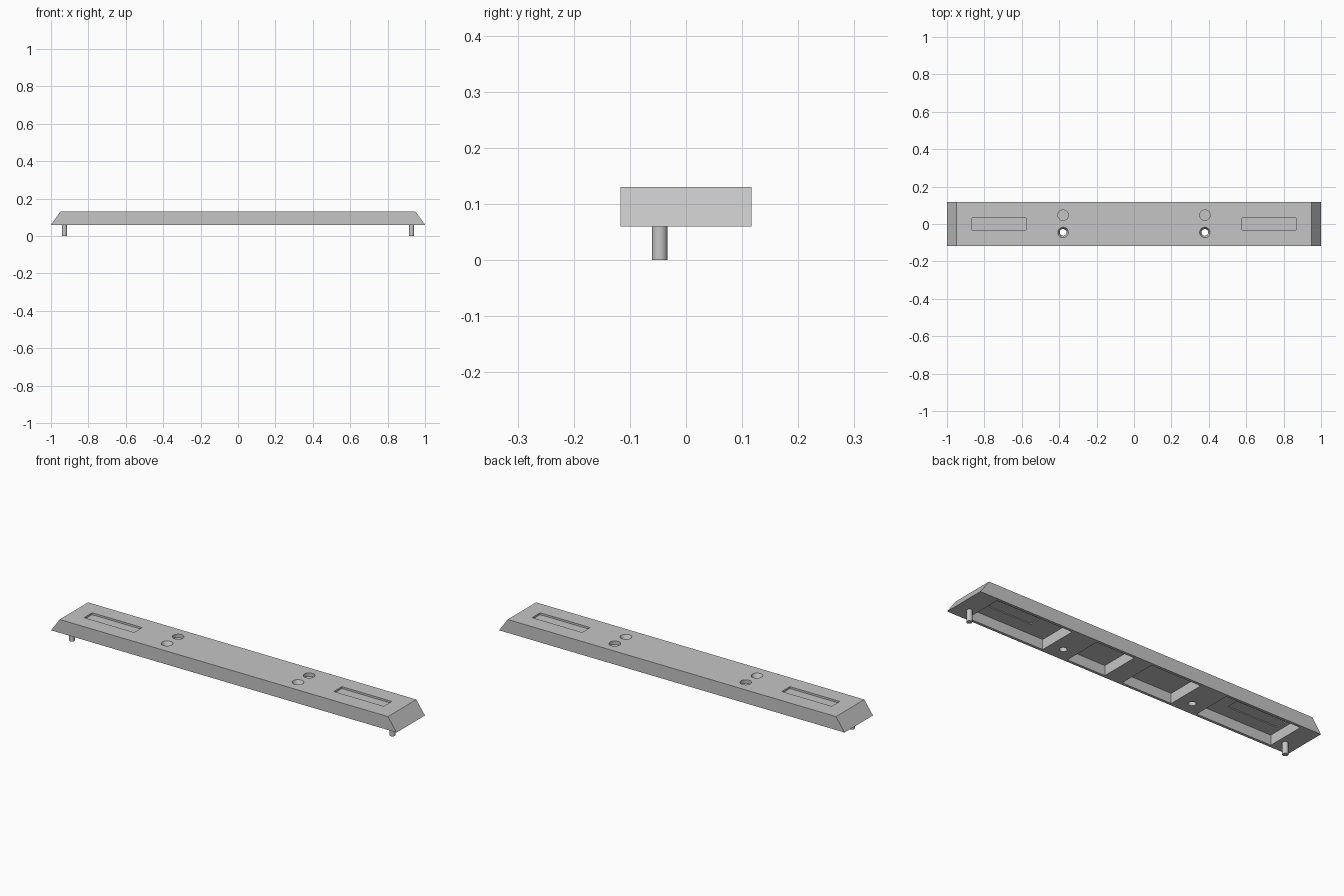
import bpy, bmesh, math

cube = bpy.data.objects.get("Cube")
if cube:
    bpy.data.objects.remove(cube, do_unlink=True)

grey = bpy.data.materials.new("satin grey")
grey.use_nodes = True
grey.diffuse_color = (0.56, 0.56, 0.56, 1)
grey.node_tree.nodes["Principled BSDF"].inputs["Base Color"].default_value = (0.56, 0.56, 0.56, 1)

BOTTOM, TOP, CEILING = 0.06, 0.13, 0.112
HALF_DEPTH = 0.117


def make(name, bm):
    bmesh.ops.recalc_face_normals(bm, faces=bm.faces)
    mesh = bpy.data.meshes.new(name)
    bm.to_mesh(mesh)
    bm.free()
    mesh.materials.append(grey)
    obj = bpy.data.objects.new(name, mesh)
    bpy.context.collection.objects.link(obj)
    return obj


def box(name, x0, x1, half_y, z0, z1):
    bm = bmesh.new()
    bmesh.ops.create_cube(bm, size=1)
    for v in bm.verts:
        v.co.x = x1 if v.co.x > 0 else x0
        v.co.y = math.copysign(half_y, v.co.y)
        v.co.z = z1 if v.co.z > 0 else z0
    return make(name, bm)


def round_part(name, x, y, z0, z1, r0, r1):
    bm = bmesh.new()
    bmesh.ops.create_cone(bm, cap_ends=True, segments=32, radius1=r0, radius2=r1, depth=z1 - z0)
    bmesh.ops.translate(bm, verts=bm.verts, vec=(x, y, (z0 + z1) / 2))
    return make(name, bm)


def activate(obj):
    bpy.ops.object.select_all(action='DESELECT')
    obj.select_set(True)
    bpy.context.view_layer.objects.active = obj


def cut(body, cutter):
    mod = body.modifiers.new("cut", 'BOOLEAN')
    mod.operation = 'DIFFERENCE'
    mod.solver = 'EXACT'
    mod.object = cutter
    activate(body)
    bpy.ops.object.modifier_apply(modifier=mod.name)
    bpy.data.objects.remove(cutter, do_unlink=True)


# Bar with sloped ends, extruded from its side profile
bm = bmesh.new()
profile = [(-1, BOTTOM), (1, BOTTOM), (0.95, TOP), (-0.95, TOP)]
face = bm.faces.new([bm.verts.new((x, -HALF_DEPTH, z)) for x, z in profile])
ext = bmesh.ops.extrude_face_region(bm, geom=[face])
verts = [g for g in ext["geom"] if isinstance(g, bmesh.types.BMVert)]
bmesh.ops.translate(bm, verts=verts, vec=(0, 2 * HALF_DEPTH, 0))
bar = make("bar_housing", bm)

# Pockets in the underside
for x0, x1 in [(0.45, 0.89), (0.085, 0.305), (-0.305, -0.017), (-0.89, -0.455)]:
    cut(bar, box("pocket_cutter", x0, x1, 0.103, 0, CEILING))

for side in (-1, 1):
    # Window slot near each end
    a, b = sorted((side * 0.578, side * 0.867))
    cut(bar, box("slot_cutter", a, b, 0.033, 0.1, 0.2))
    # Countersunk through hole and blind round recess
    hx = side * 0.379
    cut(bar, round_part("hole_cutter", hx, -0.045, 0, 0.2, 0.018, 0.018))
    cut(bar, round_part("countersink_cutter", hx, -0.045, 0.11, TOP + 0.001, 0.018, 0.0285))
    cut(bar, round_part("recess_cutter", hx, 0.047, 0.112, 0.2, 0.028, 0.028))

for side, label in ((-1, "right"), (1, "left")):
    # Thin pane closing each slot
    a, b = sorted((side * 0.578, side * 0.867))
    box(label + "_window_pane", a, b, 0.033, 0.117, 0.12)
    # Locating peg under each end
    peg = round_part(label + "_peg", side * 0.928, -0.047, 0, BOTTOM + 0.001, 0.0138, 0.0138)
    activate(peg)
    bpy.ops.object.shade_smooth_by_angle(angle=math.radians(30))

activate(bar)
bpy.ops.object.shade_smooth_by_angle(angle=math.radians(25))
